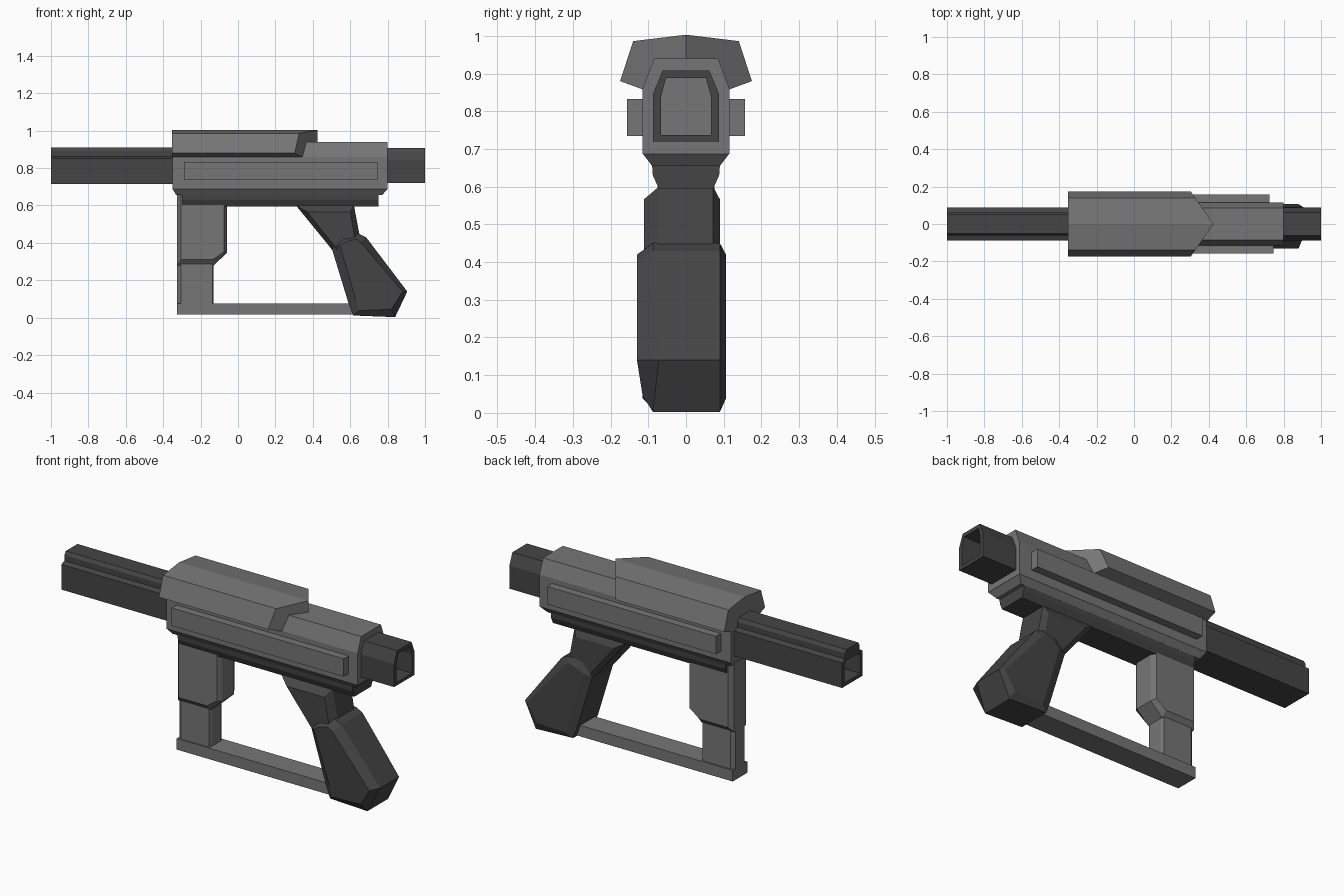
import bpy, bmesh

if "Cube" in bpy.data.objects:
    bpy.data.objects.remove(bpy.data.objects["Cube"])


def material(name, v):
    m = bpy.data.materials.new(name)
    m.diffuse_color = (v, v, v, 1)
    m.use_nodes = True
    m.node_tree.nodes["Principled BSDF"].inputs["Base Color"].default_value = m.diffuse_color
    return m


dark = material("dark_metal", 0.06)
grey = material("mid_metal", 0.18)


def loft(name, rings, mat=grey, mirror=False):
    """Skin a series of equal-length rings and cap both ends."""
    bm = bmesh.new()
    rows = [[bm.verts.new(p) for p in ring] for ring in rings]
    n = len(rows[0])
    for a, b in zip(rows, rows[1:]):
        for i in range(n):
            j = (i + 1) % n
            bm.faces.new((a[i], a[j], b[j], b[i]))
    bm.faces.new(rows[0])
    bm.faces.new(rows[-1])
    bmesh.ops.recalc_face_normals(bm, faces=bm.faces[:])
    if mirror:  # open the centre plane
        mid = [f for f in bm.faces if all(abs(v.co.y) < 1e-5 for v in f.verts)]
        bmesh.ops.delete(bm, geom=mid, context='FACES')
    me = bpy.data.meshes.new(name)
    bm.to_mesh(me)
    bm.free()
    ob = bpy.data.objects.new(name, me)
    bpy.context.collection.objects.link(ob)
    me.materials.append(mat)
    if mirror:
        m = ob.modifiers.new("mirror", 'MIRROR')
        m.use_axis = (False, True, False)
    return ob


def sym(half):
    """Full (y, z) outline from its +y half."""
    return half + [(-y, z) for y, z in reversed(half)]


def at_x(x, pts):
    return [(x, y, z) for y, z in pts]


def at_y(y, pts):
    return [(x, y, z) for x, z in pts]


def rect(x0, x1, y, z):
    return [(x0, -y, z), (x1, -y, z), (x1, y, z), (x0, y, z)]


# receiver body with sloped shoulders
body = sym([(.115, .687), (.115, .86), (.085, .94)])
loft("receiver", [at_x(-.35, body), at_x(.80, body)])
# tapered underside and lower rail
loft("receiver_skirt", [rect(-.35, .80, .115, .688), rect(-.33, .77, .09, .655)])
loft("lower_rail", [rect(-.30, .75, .09, .657), rect(-.30, .75, .088, .63),
                    rect(-.30, .75, .072, .595)], dark)

# top cover with a pointed front
cover = [(0, 1.003), (.14, .986), (.175, .88), (.115, .858), (0, .858)]
loft("top_cover", [at_x(-.353, cover), [(.425 - .7 * y, y, z) for y, z in cover]],
     mirror=True)

# raised side panels
for name, s, x1 in (("side_panel_near", -1, .745), ("side_panel_far", 1, .725)):
    p = [(-.29, .735), (x1, .735), (x1, .832), (-.29, .832)]
    loft(name, [at_y(s * .11, p), at_y(s * .157, p)])

# short hollow barrel end; the receiver face shows at the bottom of the bore
outer = sym([(.088, .72), (.088, .845), (.062, .908)])
inner = sym([(.066, .737), (.066, .84), (.053, .888)])
loft("short_barrel", [at_x(.79, outer), at_x(1, outer), at_x(1, inner),
                      at_x(.795, inner)], dark)

# long hollow barrel with a top ridge
outer = sym([(.088, .715), (.088, .852), (.062, .862), (.062, .892), (.05, .91)])
inner = sym([(.068, .735), (.068, .835), (.055, .85), (.04, .85), (.02, .85)])
loft("long_barrel", [at_x(-.33, outer), at_x(-1, outer), at_x(-1, inner),
                     at_x(-.34, inner)], dark)

# front support grip: wide chamfered top block on a slimmer post
edge = [(-.325, .66), (-.06, .66), (-.06, .345), (-.13, .28), (-.325, .28)]
face = [(-.305, .66), (-.075, .66), (-.075, .352), (-.135, .31), (-.305, .31)]
loft("front_grip_block", [at_y(-.075, face), at_y(-.05, edge), at_y(.05, edge),
                          at_y(.075, face)])
edge = [(-.325, .32), (-.13, .32), (-.13, .07), (-.325, .07)]
face = [(-.305, .32), (-.137, .32), (-.137, .07), (-.305, .07)]
loft("front_grip_post", [at_y(-.055, face), at_y(-.038, edge), at_y(.038, edge),
                         at_y(.055, face)])

# bottom bar joining the two grips
loft("bottom_bar", [rect(-.325, .64, .063, .017), rect(-.325, .64, .063, .077)])

# rear grip: upper neck and angled handle, each with a raised face
edge = [(.31, .60), (.62, .60), (.65, .44), (.66, .38), (.52, .34), (.49, .38)]
face = [(.37, .566), (.60, .566), (.622, .44), (.63, .39), (.535, .36), (.515, .385)]
loft("rear_grip_neck", [at_y(-.112, face), at_y(-.072, edge), at_y(.072, edge),
                        at_y(.09, face)], dark)
edge = [(.50, .375), (.56, .44), (.645, .45), (.685, .43), (.905, .14), (.84, .003),
        (.615, .012), (.59, .08)]
face = [(.545, .385), (.575, .405), (.63, .42), (.655, .405), (.88, .14), (.82, .045),
        (.65, .038), (.632, .09)]
loft("rear_grip_handle",
     [[(x, -.115 if z < .1 else -.13, z) for x, z in face],
      [(x, -.072 if .1 < z < .2 else -.088, z) for x, z in edge],
      at_y(.09, edge), at_y(.106, face)], dark)
